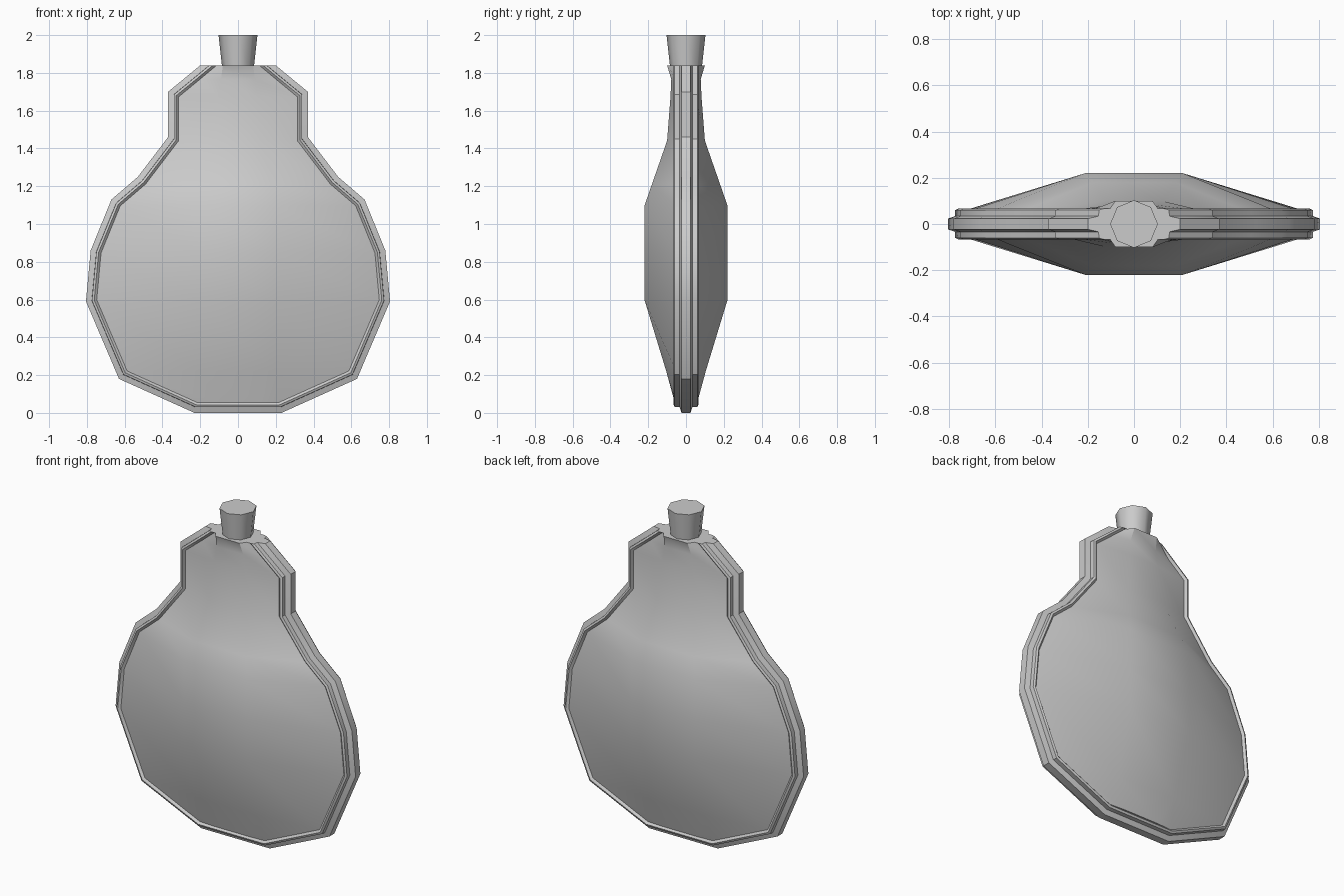
import bpy, bmesh, math
from mathutils import Vector

if "Cube" in bpy.data.objects:
    bpy.data.objects.remove(bpy.data.objects["Cube"])

# Right half of the outline, bottom to top: x, z, crease x, half depth at crease
ROWS = [
    (0.23, 0.00, 0.12, 0.06), (0.63, 0.18, 0.20, 0.105), (0.805, 0.59, 0.21, 0.22),
    (0.78, 0.86, 0.21, 0.22), (0.67, 1.13, 0.21, 0.22), (0.53, 1.25, 0.18, 0.18),
    (0.37, 1.46, 0.12, 0.10), (0.37, 1.70, 0.10, 0.082), (0.236, 1.81, 0.09, 0.078),
    (0.20, 1.84, 0.08, 0.10),
]
# Rim section: inset from the outline, half depth (inner groove to outer band)
RIM = [(0.056, 0.054), (0.043, 0.066), (0.031, 0.060), (0.030, 0.034), (0.0, 0.023)]


def inset_dir(i):
    """Mitred outward direction of the outline at row i."""
    p = [Vector(r[:2]) for r in ROWS]
    before = p[i - 1] if i else Vector((-p[0].x, p[0].y))
    d1 = (p[i] - before).normalized()
    if i == len(p) - 1:                       # top row stays in its plane
        return Vector((1 / d1.y, 0))
    d2 = (p[i + 1] - p[i]).normalized()
    n1, n2 = Vector((d1.y, -d1.x)), Vector((d2.y, -d2.x))
    return (n1 + n2) / (1 + n1.dot(n2))


def finish(bm, name, angle):
    bmesh.ops.recalc_face_normals(bm, faces=bm.faces)
    me = bpy.data.meshes.new(name)
    bm.to_mesh(me)
    bm.free()
    ob = bpy.data.objects.new(name, me)
    bpy.context.collection.objects.link(ob)
    bpy.ops.object.select_all(action='DESELECT')
    ob.select_set(True)
    bpy.context.view_layer.objects.active = ob
    bpy.ops.object.shade_smooth_by_angle(angle=math.radians(angle))
    return ob


# Flask body with its raised rim: one closed section per row
bm = bmesh.new()
loops = []
for i, (x, z, mid, depth) in enumerate(ROWS):
    n = inset_dir(i)
    rim = [(x - n.x * a, y, z - n.y * a) for a, y in RIM]
    quarter = [(mid, depth, rim[0][2])] + rim
    half = quarter + [(px, -py, pz) for px, py, pz in reversed(quarter)]
    whole = half + [(-px, py, pz) for px, py, pz in reversed(half)]
    loops.append([bm.verts.new(c) for c in whole])
N = len(loops[0])
for a, b in zip(loops, loops[1:]):
    for k in range(N):
        j = (k + 1) % N
        bm.faces.new((a[k], a[j], b[j], b[k]))
# Close bottom and top with strips from right to left
for loop in (loops[0], loops[-1]):
    for k in range(N // 2 - 1):
        bm.faces.new((loop[k], loop[k + 1], loop[N - 2 - k], loop[N - 1 - k]))
finish(bm, "flask_body", 35)

# Eight-sided tapered stopper
bm = bmesh.new()
bmesh.ops.create_cone(bm, cap_ends=True, segments=8, radius1=0.083, radius2=0.103, depth=0.18)
bmesh.ops.translate(bm, verts=bm.verts, vec=(0, 0, 1.91))
finish(bm, "stopper", 60)
